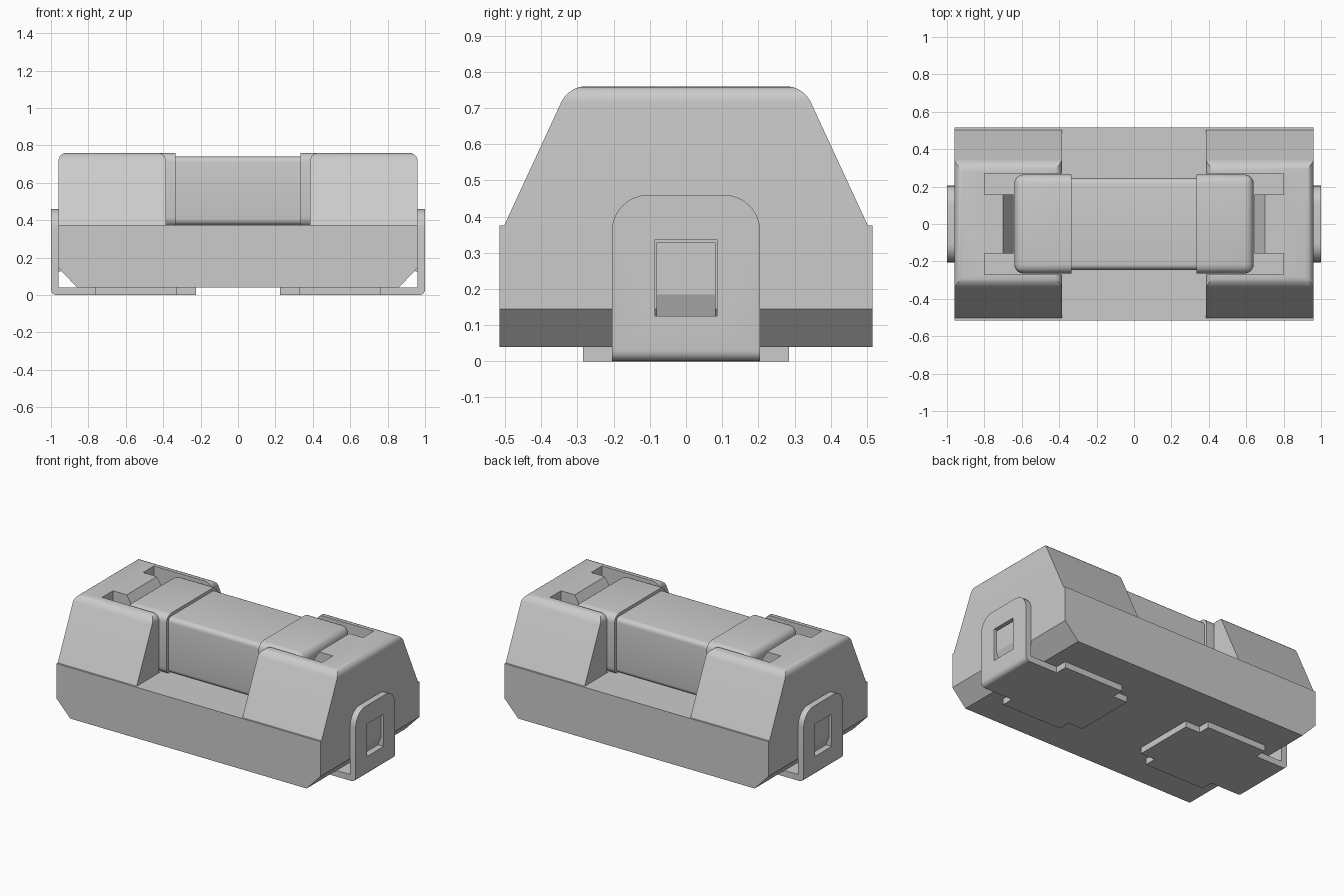
import bpy, bmesh
from math import sin, cos, pi, radians

if "Cube" in bpy.data.objects:
    bpy.data.objects.remove(bpy.data.objects["Cube"])

GREY = (0.6, 0.6, 0.6, 1)
grey = bpy.data.materials.new("plain_grey")
grey.use_nodes = True
grey.diffuse_color = GREY
grey.node_tree.nodes["Principled BSDF"].inputs["Base Color"].default_value = GREY


def prism(name, pts, lo, hi, axis, sx=1, bevel=0, edge_rule=None, top_scale=None, segs=5):
    """Extrude an outline along an axis; optionally taper the top and round chosen edges."""
    place = {"x": lambda a, b, h: (h, a, b),
             "y": lambda a, b, h: (a, h, b),
             "z": lambda a, b, h: (a, b, h)}[axis]
    bm = bmesh.new()
    low = [bm.verts.new(place(a, b, lo)) for a, b in pts]
    high = [bm.verts.new(place(a, b, hi)) for a, b in pts]
    bm.faces.new(low)
    bm.faces.new(high)
    n = len(pts)
    for i in range(n):
        j = (i + 1) % n
        bm.faces.new((low[i], low[j], high[j], high[i]))
    if top_scale:
        for v in high:
            v.co.y *= top_scale
    if bevel:
        edges = [e for e in bm.edges if edge_rule(*[v.co for v in e.verts])]
        bmesh.ops.bevel(bm, geom=edges, offset=bevel, segments=segs, profile=0.5,
                        affect="EDGES", clamp_overlap=True)
    for v in bm.verts:
        v.co.x *= sx
    bmesh.ops.recalc_face_normals(bm, faces=bm.faces)
    mesh = bpy.data.meshes.new(name)
    bm.to_mesh(mesh)
    bm.free()
    ob = bpy.data.objects.new(name, mesh)
    bpy.context.collection.objects.link(ob)
    mesh.materials.append(grey)
    return ob


def rect(a0, a1, b0, b1):
    return [(a0, b0), (a1, b0), (a1, b1), (a0, b1)]


def mirror_outline(half):
    """Close an outline by reflecting its half across y = 0."""
    return half + [(a, -b) for a, b in reversed(half)]


def cut(ob, cutter):
    cutter.hide_render = True
    mod = ob.modifiers.new("cut", "BOOLEAN")
    mod.object = cutter
    mod.solver = "EXACT"
    bpy.context.view_layer.objects.active = ob
    bpy.ops.object.modifier_apply(modifier=mod.name)
    bpy.data.objects.remove(cutter)


def smooth(ob):
    bpy.ops.object.select_all(action="DESELECT")
    ob.select_set(True)
    bpy.context.view_layer.objects.active = ob
    bpy.ops.object.shade_smooth_by_angle(angle=radians(25))


# Base tray with chamfered underside ends
prism("base", [(-0.86, 0.04), (0.86, 0.04), (0.96, 0.145), (0.96, 0.375),
               (-0.96, 0.375), (-0.96, 0.145)], -0.515, 0.515, "y")

# Fuse body between the towers
smooth(prism("fuse_body", rect(-0.245, 0.245, 0.375, 0.74), -0.4, 0.4, "x", bevel=0.03,
             edge_rule=lambda p, q: abs(p.x - q.x) > 0.1))

for side, sx in (("left", 1), ("right", -1)):
    # Tapered tower with rounded top edges
    tower = prism(side + "_tower", rect(0.385, 0.96, -0.505, 0.505), 0.37, 0.76, "z", sx,
                  bevel=0.045, top_scale=0.645,
                  edge_rule=lambda p, q: min(p.z, q.z) > 0.7)
    # Pocket for the cap, with two ear slots and a sloped lead-in between them
    pocket = mirror_outline([(0.3, 0.27), (0.8, 0.27), (0.8, 0.157), (0.645, 0.157)])
    cut(tower, prism("pocket_cutter", pocket, 0.376, 0.9, "z", sx))
    slope = [(0.6, 0.66), (0.64, 0.66), (0.7, 0.76), (0.7, 0.9), (0.6, 0.9)]
    cut(tower, prism("slope_cutter", slope, -0.16, 0.16, "y", sx))
    smooth(tower)

    # Rounded end cap of the fuse
    smooth(prism(side + "_cap", rect(-0.265, 0.265, 0.365, 0.76), 0.335, 0.64, "x", sx,
                 bevel=0.05, edge_rule=lambda p, q: max(p.x, q.x) > 0.5))

    # Upright terminal strap with arched top, window and bent lower edge
    arch = [(0.105 + 0.1 * cos(t * pi / 16), 0.36 + 0.1 * sin(t * pi / 16))
            for t in range(9)]
    outline = [(0.205, 0)] + arch
    outline += [(-y, z) for y, z in reversed(outline)]
    strap = prism(side + "_terminal_strap", outline, 0.96, 1.0, "x", sx, bevel=0.03,
                  edge_rule=lambda p, q: max(p.z, q.z) < 0.01 and min(p.x, q.x) > 0.99)
    cut(strap, prism("window_cutter", rect(-0.086, 0.086, 0.125, 0.337), 0.9, 1.1, "x", sx))
    smooth(strap)

    # Latch nub inside the window, sloping under at the bottom
    nub = [(0.95, 0.125), (0.96, 0.125), (0.985, 0.185), (0.985, 0.328), (0.95, 0.328)]
    prism(side + "_latch_nub", nub, -0.082, 0.082, "y", sx)

    # Foot plate under the base with a wide middle
    foot = mirror_outline([(0.225, 0.205), (0.33, 0.205), (0.33, 0.285), (0.765, 0.285),
                           (0.765, 0.205), (0.965, 0.205)])
    prism(side + "_foot_plate", foot, 0, 0.04, "z", sx)
